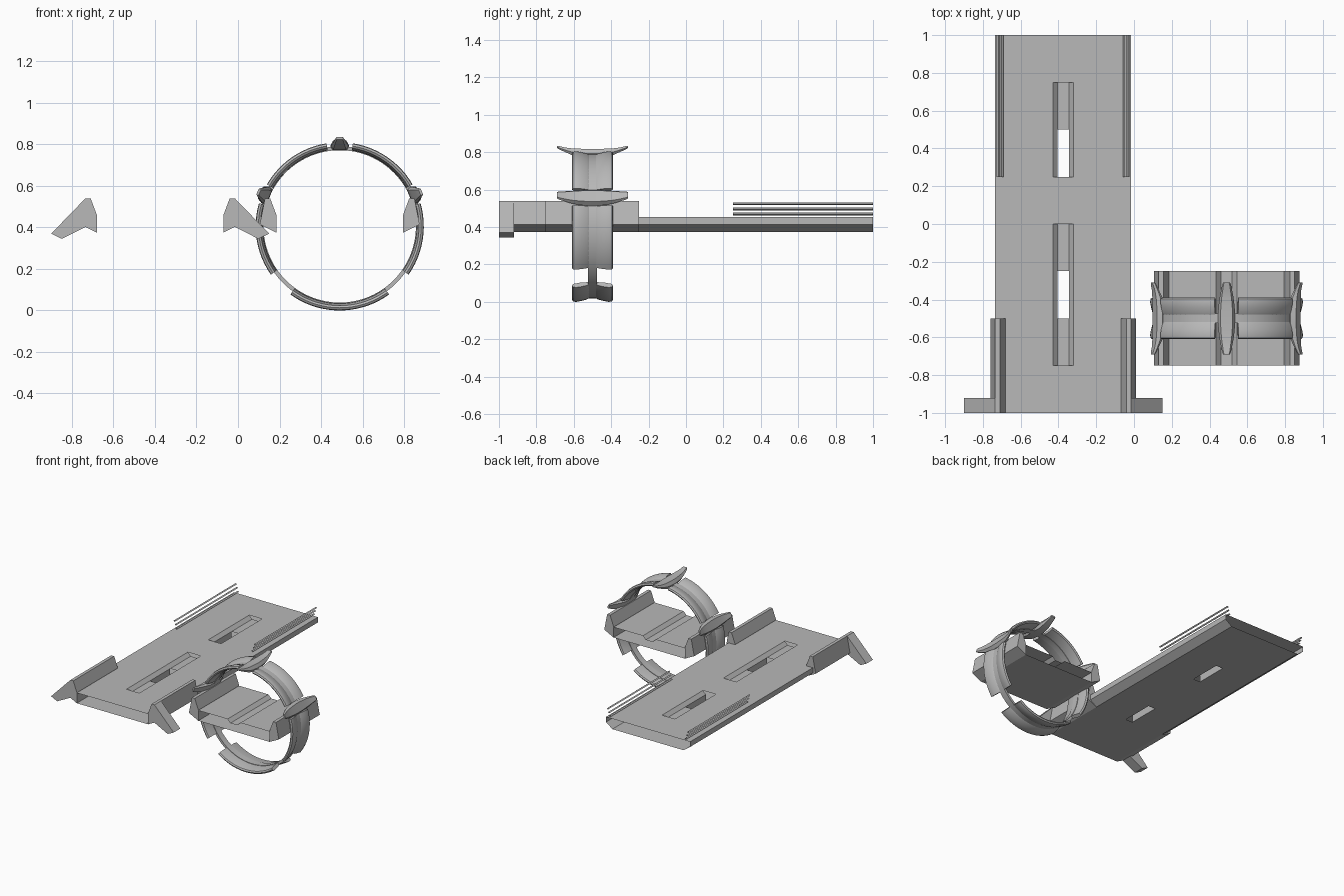
import bpy, bmesh
from math import sin, cos, radians
from mathutils import Vector, Matrix

if "Cube" in bpy.data.objects:
    bpy.data.objects.remove(bpy.data.objects["Cube"])

TRACK_X, RING_X, RING_Y, RING_Z = -0.375, 0.49, -0.5, 0.405
LOW, EDGE, FLOOR, TOP = 0.375, 0.415, 0.43, 0.455

GREY = bpy.data.materials.new("dark_grey")
GREY.diffuse_color = (0.48, 0.48, 0.48, 1)
GREY.use_nodes = True
GREY.node_tree.nodes["Principled BSDF"].inputs["Base Color"].default_value = GREY.diffuse_color


def finish(name, bm, smooth=False, recalc=True):
    if recalc:
        bmesh.ops.recalc_face_normals(bm, faces=bm.faces)
    me = bpy.data.meshes.new(name)
    bm.to_mesh(me)
    bm.free()
    me.materials.append(GREY)
    ob = bpy.data.objects.new(name, me)
    bpy.context.collection.objects.link(ob)
    if smooth:
        bpy.ops.object.select_all(action='DESELECT')
        ob.select_set(True)
        bpy.context.view_layer.objects.active = ob
        bpy.ops.object.shade_smooth_by_angle(angle=radians(35))
    return ob


def loft(name, sections, closed=False, smooth=False):
    bm = bmesh.new()
    loops = [[bm.verts.new(p) for p in s] for s in sections]
    n = len(loops[0])
    pairs = list(zip(loops, loops[1:]))
    if closed:
        pairs.append((loops[-1], loops[0]))
    else:
        bm.faces.new(loops[0])
        bm.faces.new(loops[-1])
    for a, b in pairs:
        for i in range(n):
            j = (i + 1) % n
            bm.faces.new((a[i], a[j], b[j], b[i]))
    return finish(name, bm, smooth)


def extrude_y(name, profile, y0, y1):
    return loft(name, [[(x, y, z) for x, z in profile] for y in (y0, y1)])


def inside(y, spans):
    return any(a < y < b for a, b in spans)


def deck(name, cx, ys, slots, holes):
    # open-ended hollow floor with shallow slope-sided slots and through holes
    bm = bmesh.new()
    for y0, y1 in zip(ys, ys[1:]):
        mid = (y0 + y1) / 2
        slot, hole = inside(mid, slots), inside(mid, holes)
        for s in (-1, 1):
            strips = [((0.055 if slot else 0, TOP), (0.36, TOP), (0, 0, 1)),
                      ((0.36, TOP), (0.36, EDGE), (s, 0, 0)),
                      ((0.36, EDGE), (0.305, LOW), (s, 0, -1)),
                      ((0.03 if hole else 0, LOW), (0.305, LOW), (0, 0, -1))]
            if slot:
                strips.append(((0.055, TOP), (0.03, FLOOR), (-s, 0, 1)))
            if hole:
                strips.append(((0.03, FLOOR), (0.03, LOW), (-s, 0, 0)))
            elif slot:
                strips.append(((0, FLOOR), (0.03, FLOOR), (0, 0, 1)))
            for (xa, za), (xb, zb), want in strips:
                f = bm.faces.new([bm.verts.new(p) for p in (
                    (cx + s * xa, y0, za), (cx + s * xb, y0, zb),
                    (cx + s * xb, y1, zb), (cx + s * xa, y1, za))])
                f.normal_update()
                if f.normal.dot(Vector(want)) < 0:
                    f.normal_flip()
    bmesh.ops.remove_doubles(bm, verts=bm.verts, dist=1e-5)
    return finish(name, bm, recalc=False)


# Floors
deck("long_deck", TRACK_X, [i * 0.25 - 1 for i in range(9)],
     [(-0.75, 0), (0.25, 0.75)], [(-0.5, -0.25), (0.25, 0.5)])
deck("ring_deck", RING_X, [-0.75, -0.25], [(-0.75, -0.25)], [])

# Side walls, front wings and rear railings
WALL = [(0.305, LOW), (0.305, 0.46), (0.335, 0.54), (0.36, 0.54), (0.385, 0.415)]
WING = [(0.345, 0.54), (0.36, 0.54), (0.525, 0.37), (0.473, 0.345), (0.345, 0.41)]
for side, s in (("left", -1), ("right", 1)):
    def place(profile, cx):
        return [(cx + s * x, z) for x, z in profile]
    extrude_y(f"{side}_deck_wall", place(WALL, TRACK_X), -1, -0.5)
    extrude_y(f"{side}_ring_deck_wall", place(WALL, RING_X), -0.75, -0.25)
    extrude_y(f"{side}_front_wing", place(WING, TRACK_X), -1, -0.92)
    for i in range(3):
        x, z = 0.325 + 0.009 * i, 0.47 + 0.027 * i
        rail = [(x - 0.009, z), (x, z + 0.007), (x + 0.009, z), (x, z - 0.007)]
        extrude_y(f"{side}_rail_{i + 1}", place(rail, TRACK_X), 0.25, 1)


def sweep(name, profile, a0, a1, closed=False):
    steps = max(2, int((a1 - a0) / 4))
    sections = []
    for k in range(steps if closed else steps + 1):
        a = radians(a0 + (a1 - a0) * k / steps)
        sections.append([(RING_X + r * cos(a), RING_Y + y, RING_Z + r * sin(a))
                         for y, r in profile])
    return loft(name, sections, closed, True)


# Inner hoop
sweep("ring_hoop", [(-0.025, 0.367), (0.025, 0.367), (0.025, 0.386), (-0.025, 0.386)],
      0, 360, True)

# Armour plates: rounded bands either side of a centre channel
HALF = [(0.018, 0.385), (0.03, 0.392), (0.06, 0.4), (0.088, 0.405), (0.104, 0.402),
        (0.11, 0.392), (0.104, 0.382), (0.06, 0.372), (0.018, 0.37)]
PLATES = {"bottom": (234, 306), "lower_right": (-35, 16), "upper_right": (30, 81),
          "upper_left": (99, 150), "lower_left": (164, 215)}
for label, (a0, a1) in PLATES.items():
    for end, s in (("front", -1), ("back", 1)):
        sweep(f"{label}_{end}_plate", [(s * y, r) for y, r in HALF], a0, a1)

# Spindle clamps with upturned ends: (y, half width, lower, upper radius)
STATIONS = [(0.02, 0.046, 0.366, 0.413), (0.07, 0.042, 0.368, 0.414),
            (0.11, 0.037, 0.38, 0.416), (0.15, 0.029, 0.398, 0.421),
            (0.18, 0.023, 0.411, 0.429), (0.19, 0.018, 0.418, 0.43)]
stations = [(-y, w, a, b) for y, w, a, b in reversed(STATIONS)] + STATIONS
for label, angle in (("top", 90), ("right", 23), ("left", 157)):
    turn = Matrix.Rotation(radians(90 - angle), 3, 'Y')
    secs = []
    for y, w, lo, hi in stations:
        m = lo + (hi - lo) * 0.45
        hexa = [(-0.75 * w, lo), (0.75 * w, lo), (w, m), (0.7 * w, hi), (-0.7 * w, hi), (-w, m)]
        secs.append([turn @ Vector((x, y, z)) + Vector((RING_X, RING_Y, RING_Z))
                     for x, z in hexa])
    loft(f"{label}_clamp", secs, smooth=True)
